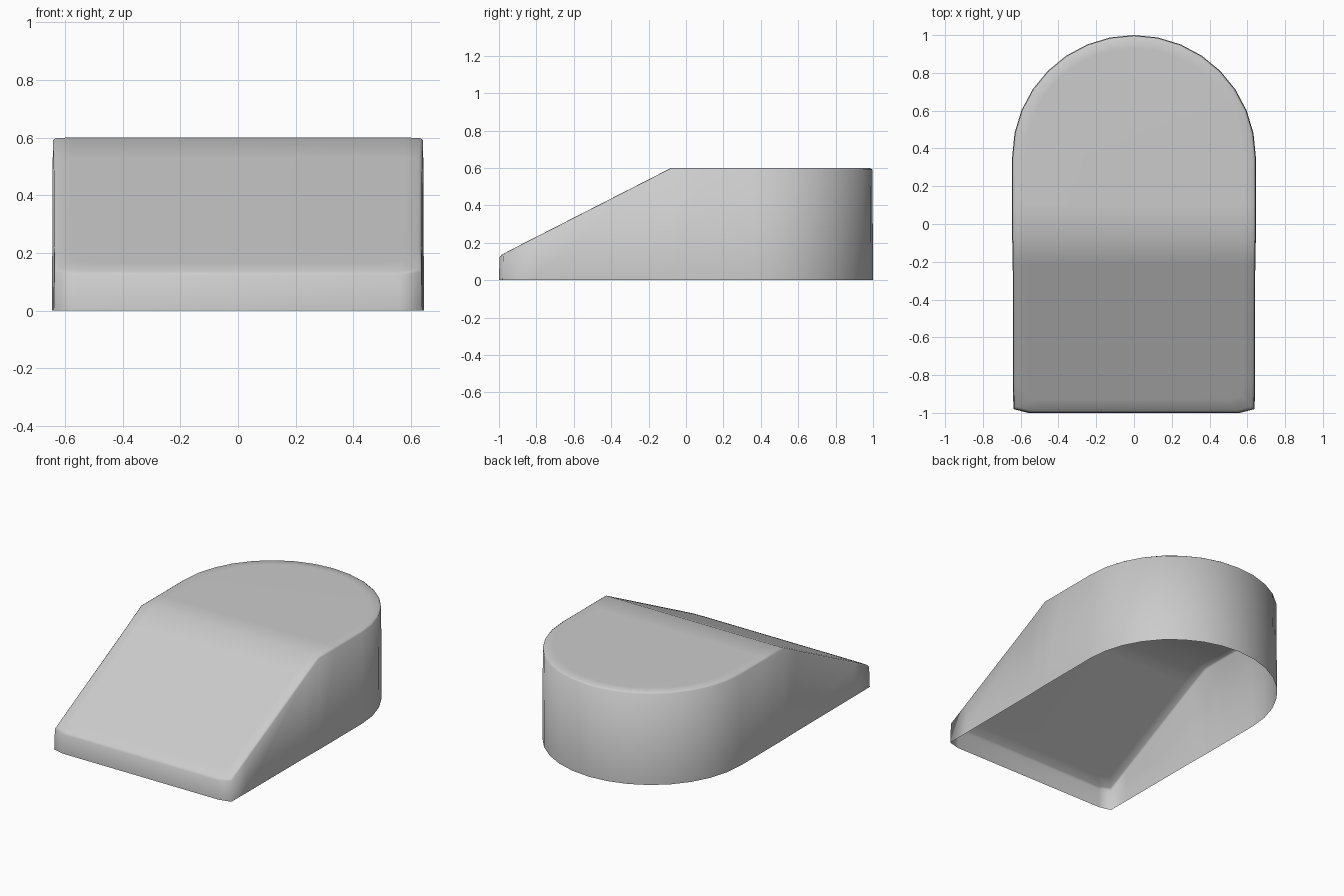
import bpy, bmesh
from math import sin, cos, radians

if "Cube" in bpy.data.objects:
    bpy.data.objects.remove(bpy.data.objects["Cube"])

R, CY = 0.645, 0.355      # rounded back: radius and centre
BREAK, TOP, LIP = -0.08, 0.6, 0.13


def height(y):
    return TOP if y >= BREAK else LIP + (y + 1) * (TOP - LIP) / (BREAK + 1)


# Right half of the plan outline, front to back
half = [(0.56, -1), (0.639, -0.98), (0.64, -0.83), (0.642, -0.22),
        (R, BREAK), (R, 0.1)]
half += [(R * cos(radians(11.25 * i)), CY + R * sin(radians(11.25 * i))) for i in range(8)]


def inset(d):
    pts = []
    k = 1 - d / R
    for i, (x, y) in enumerate(half + [(0, 1)]):
        if y > CY:
            y = CY + (y - CY) * k
        elif i < 2:
            y += d
        pts.append((x * k, y))
    return pts


bm = bmesh.new()


def ring(d, drop=None):
    pts = inset(d)
    loop = pts + [(-x, y) for x, y in reversed(pts[:-1])]
    return [bm.verts.new((x, y, 0 if drop is None else height(y) - drop)) for x, y in loop]


# Open-bottomed wall, softened rim and inner cap ring
rings = [ring(0), ring(0.003, 0.009), ring(0.014, 0.001), ring(0.07, 0)]
n = len(rings[0])
for a, b in zip(rings, rings[1:]):
    for i in range(n):
        j = (i + 1) % n
        bm.faces.new((a[i], a[j], b[j], b[i]))

# Cap: strips running across from right to left
cap = rings[-1]
for i in range(n // 2):
    l, m = n - 1 - i, n - 2 - i
    if m == i + 1:
        bm.faces.new((cap[i], cap[i + 1], cap[l]))
    else:
        bm.faces.new((cap[i], cap[i + 1], cap[m], cap[l]))

bmesh.ops.recalc_face_normals(bm, faces=bm.faces)
bm.normal_update()
if sum(f.normal.z for f in bm.faces) < 0:
    bmesh.ops.reverse_faces(bm, faces=bm.faces)
for f in bm.faces:
    f.smooth = True
mesh = bpy.data.meshes.new("sloped_shell")
bm.to_mesh(mesh)
bm.free()
bpy.context.collection.objects.link(bpy.data.objects.new("sloped_shell", mesh))
